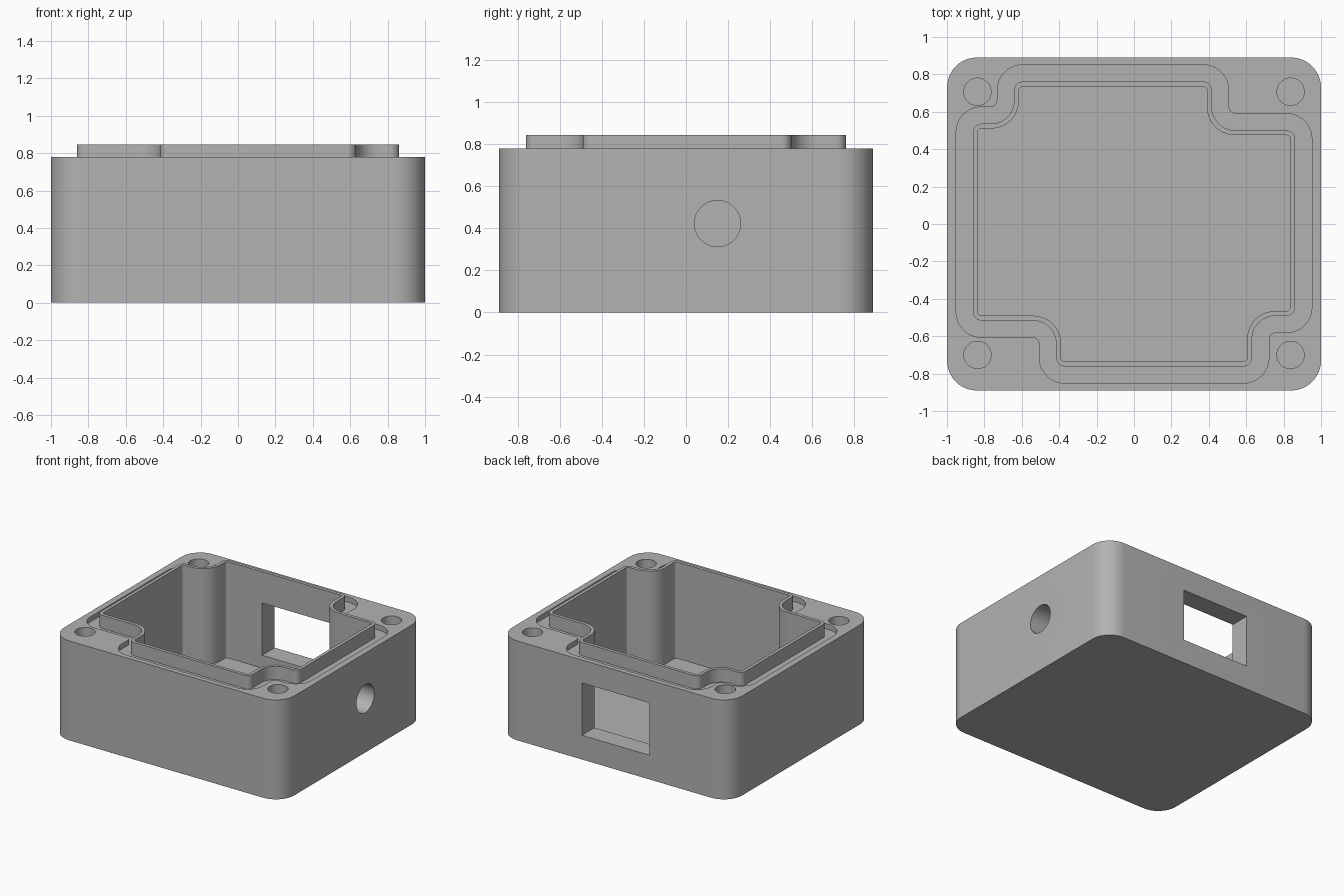
import bpy, bmesh, math
from mathutils import Vector

cube = bpy.data.objects.get("Cube")
if cube:
    bpy.data.objects.remove(cube, do_unlink=True)

grey = bpy.data.materials.new("light_grey")
grey.use_nodes = True
colour = (0.45, 0.45, 0.45, 1)
grey.diffuse_color = colour
grey.node_tree.nodes["Principled BSDF"].inputs["Base Color"].default_value = colour

TOP, RIM, FLOOR, GROOVE = 0.78, 0.845, 0.09, 0.74


def rounded(points, offset, convex, concave, steps=12):
    """Offset a counter-clockwise right-angled outline and round its corners."""
    result = []
    for i, p in enumerate(points):
        p = Vector(p)
        a = (p - Vector(points[i - 1])).normalized()
        b = (Vector(points[(i + 1) % len(points)]) - p).normalized()
        turn = a.x * b.y - a.y * b.x
        corner = p + offset * Vector((a.y + b.y, -a.x - b.x))
        r = convex + offset if turn > 0 else concave - offset
        centre = corner - a * r + b * r
        for k in range(steps + 1):
            t = k / steps * math.pi / 2
            result.append(centre - b * r * math.cos(t) + a * r * math.sin(t))
    return result


def prism(name, outline, z0, z1):
    bm = bmesh.new()
    face = bm.faces.new([bm.verts.new((x, y, z0)) for x, y in outline])
    up = bmesh.ops.extrude_face_region(bm, geom=[face])["geom"]
    bmesh.ops.translate(bm, vec=(0, 0, z1 - z0),
                        verts=[v for v in up if isinstance(v, bmesh.types.BMVert)])
    bmesh.ops.recalc_face_normals(bm, faces=bm.faces)
    mesh = bpy.data.meshes.new(name)
    bm.to_mesh(mesh)
    bm.free()
    obj = bpy.data.objects.new(name, mesh)
    obj.data.materials.append(grey)
    bpy.context.collection.objects.link(obj)
    return obj


def circle(x, y, r, n=48):
    return [(x + r * math.cos(i * math.tau / n), y + r * math.sin(i * math.tau / n))
            for i in range(n)]


def rectangle(x0, x1, y0, y1):
    return [(x0, y0), (x1, y0), (x1, y1), (x0, y1)]


def carve(obj, cutters):
    """Subtract the cutters for good, then remove them."""
    for cutter in cutters:
        cutter.hide_render = True
        mod = obj.modifiers.new("cut", "BOOLEAN")
        mod.operation, mod.solver, mod.object = "DIFFERENCE", "EXACT", cutter
    graph = bpy.context.evaluated_depsgraph_get()
    mesh = bpy.data.meshes.new_from_object(obj.evaluated_get(graph))
    obj.modifiers.clear()
    obj.data = mesh
    mesh.name = obj.name
    for cutter in cutters:
        bpy.data.objects.remove(cutter, do_unlink=True)


def smooth(obj):
    bpy.ops.object.select_all(action="DESELECT")
    obj.select_set(True)
    bpy.context.view_layer.objects.active = obj
    bpy.ops.object.shade_smooth_by_angle(angle=math.radians(30))


# Cavity outline: a rectangle with a notch at each screw post
cavity = [(-0.835, -0.49), (-0.39, -0.49), (-0.39, -0.735), (0.605, -0.735),
          (0.605, -0.465), (0.835, -0.465), (0.835, 0.475), (0.39, 0.475),
          (0.39, 0.735), (-0.615, 0.735), (-0.615, 0.51), (-0.835, 0.51)]


def outline(offset):
    return rounded(cavity, offset, 0.02, 0.15)


# Box body with cavity, seal recess, screw holes, side hole and back window
body = prism("box_body", rounded(rectangle(-1, 1, -0.89, 0.89), 0, 0.16, 0), 0, TOP)
cutters = [prism("cavity_cutter", outline(0), FLOOR, 1),
           prism("recess_cutter", outline(0.116), GROOVE, 1),
           prism("window_cutter", rectangle(-0.305, 0.28, 0.6, 1), 0.19, 0.6)]
for x in (-0.837, 0.837):
    for y in (-0.7, 0.707):
        cutters.append(prism("screw_hole_cutter", circle(x, y, 0.073), 0.25, 1))
side = prism("side_hole_cutter", circle(0, 0, 0.11), 0.7, 1.1)
side.rotation_euler = (0, math.pi / 2, 0)
side.location = (0, 0.15, 0.423)
cutters.append(side)
bpy.context.view_layer.update()
carve(body, cutters)
smooth(body)

# Thin raised lip around the cavity
lip = prism("sealing_lip", outline(0.026), GROOVE, RIM)
carve(lip, [prism("lip_cutter", outline(0), 0.5, 1)])
smooth(lip)
